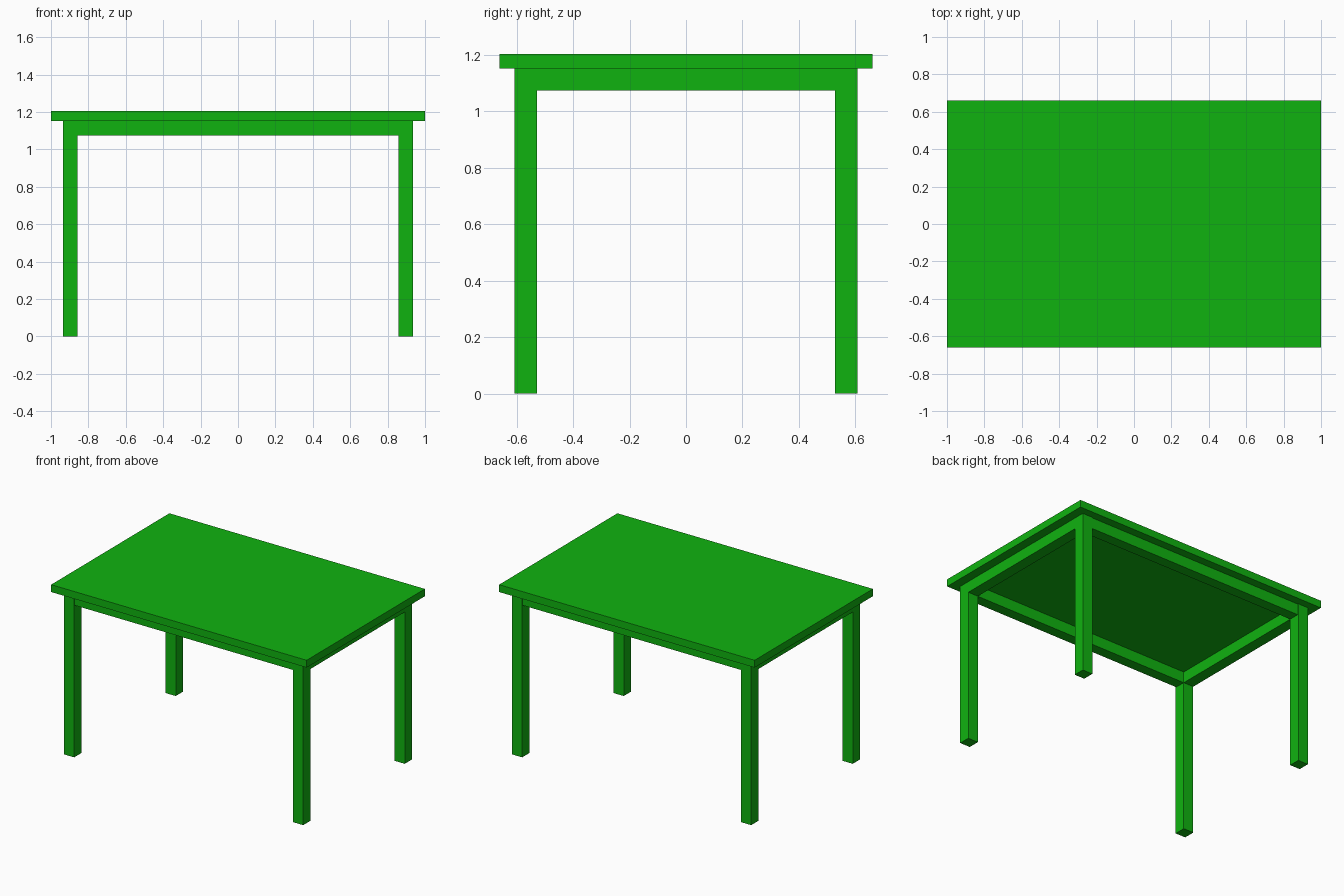
import bpy

if "Cube" in bpy.data.objects:
    bpy.data.objects.remove(bpy.data.objects["Cube"])

green = bpy.data.materials.new("green")
green.diffuse_color = (0.005, 0.45, 0.005, 1)
green.use_nodes = True
green.node_tree.nodes["Principled BSDF"].inputs["Base Color"].default_value = green.diffuse_color


def box(name, x, y, z):
    """Box spanning the (min, max) ranges x, y and z."""
    spans = (x, y, z)
    bpy.ops.mesh.primitive_cube_add(size=1, location=[(a + b) / 2 for a, b in spans])
    ob = bpy.context.object
    ob.name = name
    ob.scale = [b - a for a, b in spans]
    bpy.ops.object.transform_apply(location=False, rotation=False, scale=True)
    ob.data.materials.append(green)
    return ob


def side(s, a, b):
    """Mirror the range a..b to the side with sign s."""
    return tuple(sorted((s * a, s * b)))


LX, LY = (0.857, 0.936), (0.528, 0.608)   # leg ranges
TOP, APRON = 1.152, 1.074                 # underside of top, underside of apron

# tabletop
box("tabletop", (-1, 1), (-0.661, 0.661), (TOP, 1.204))

# legs
for sx, nx in ((-1, "left"), (1, "right")):
    for sy, ny in ((-1, "front"), (1, "back")):
        box(f"{ny}_{nx}_leg", side(sx, *LX), side(sy, *LY), (0, TOP))

# aprons between the legs: sides flush, front and back slightly set in
for s, n in ((-1, "left"), (1, "right")):
    box(f"{n}_apron", side(s, *LX), (-LY[0], LY[0]), (APRON, TOP))
for s, n in ((-1, "front"), (1, "back")):
    box(f"{n}_apron", (-LX[0], LX[0]), side(s, LY[0], LY[1] - 0.005), (APRON, TOP))
